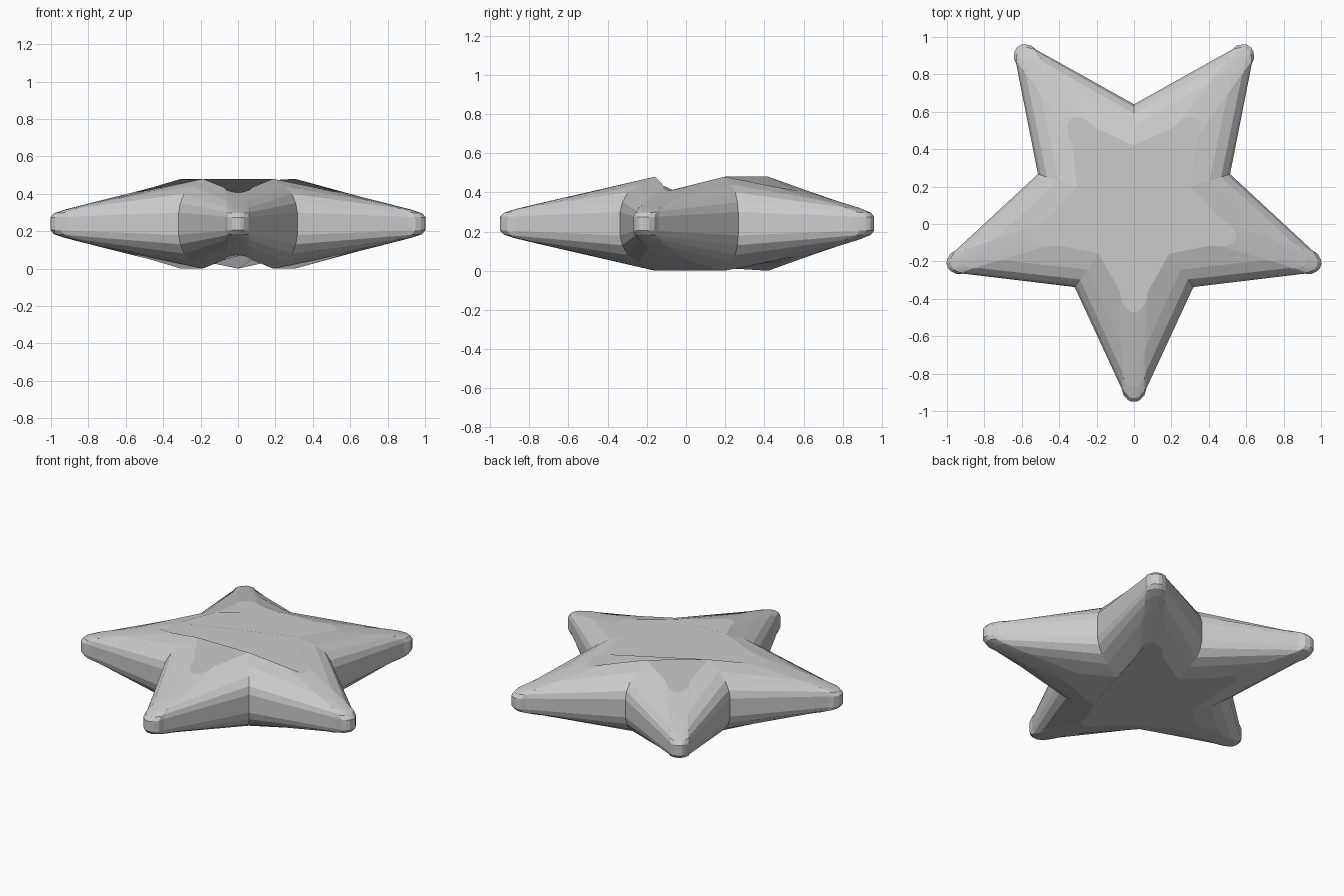
import bpy, bmesh, math

if "Cube" in bpy.data.objects:
    bpy.data.objects.remove(bpy.data.objects["Cube"])

CENTRE_Y, MID_Z = 0.10, 0.24
HALF = math.radians(36)
# Nested star outlines from the rim to the top:
# valley radius, valley height, arm end distance, end height, rounding length, rounding half width
LEVELS = [
    (0.54, 0.00, 1.05, 0.000, 0.07, 0.066),
    (0.54, 0.06, 1.05, 0.034, 0.07, 0.066),
    (0.525, 0.11, 1.03, 0.056, 0.07, 0.064),
    (0.49, 0.16, 0.97, 0.075, 0.08, 0.064),
    (0.425, 0.20, 0.84, 0.106, 0.09, 0.066),
    (0.32, 0.24, 0.57, 0.168, 0.11, 0.075),
]
# Rounded end of an arm: (share of rounding length, share of half width)
ARC = [(1.0, 1.0), (0.5, 0.86), (0.14, 0.5), (0.0, 0.22)]
ARC = [(a, -b) for a, b in ARC] + [(a, b) for a, b in reversed(ARC)]

bm = bmesh.new()


def polar(angle, x, y, z):
    """Vertex at x along and y across the arm pointing at angle."""
    c, s = math.cos(angle), math.sin(angle)
    return bm.verts.new((x * c - y * s, x * s + y * c + CENTRE_Y, MID_Z + z))


def outline(level, flip):
    """One closed star loop: a valley point, then a rounded arm end, five times."""
    vr, vz, end, ez, length, width = level
    loop = []
    for arm in range(5):
        angle = math.radians(-90 + 72 * arm)
        loop.append(polar(angle - HALF, vr, 0, vz * flip))
        for back, side in ARC:
            x = end - back * length
            # Height follows the slope of the arm towards the valley
            z = ez + (vz - ez) * (end - x) / (end - vr * math.cos(HALF))
            loop.append(polar(angle, x, side * width, z * flip))
    return loop


def bridge(a, b):
    for i in range(len(a)):
        j = (i + 1) % len(a)
        bm.faces.new((a[i], a[j], b[j], b[i]))


# Loft upper and lower halves from the shared rim, then close each with a star face
rim = outline(LEVELS[0], 1)
for flip in (1, -1):
    previous = rim
    for level in LEVELS[1:]:
        loop = outline(level, flip)
        bridge(previous, loop)
        previous = loop
    bm.faces.new(previous)

bmesh.ops.recalc_face_normals(bm, faces=bm.faces[:])
mesh = bpy.data.meshes.new("star")
bm.to_mesh(mesh)
bm.free()
bpy.context.collection.objects.link(bpy.data.objects.new("star", mesh))
